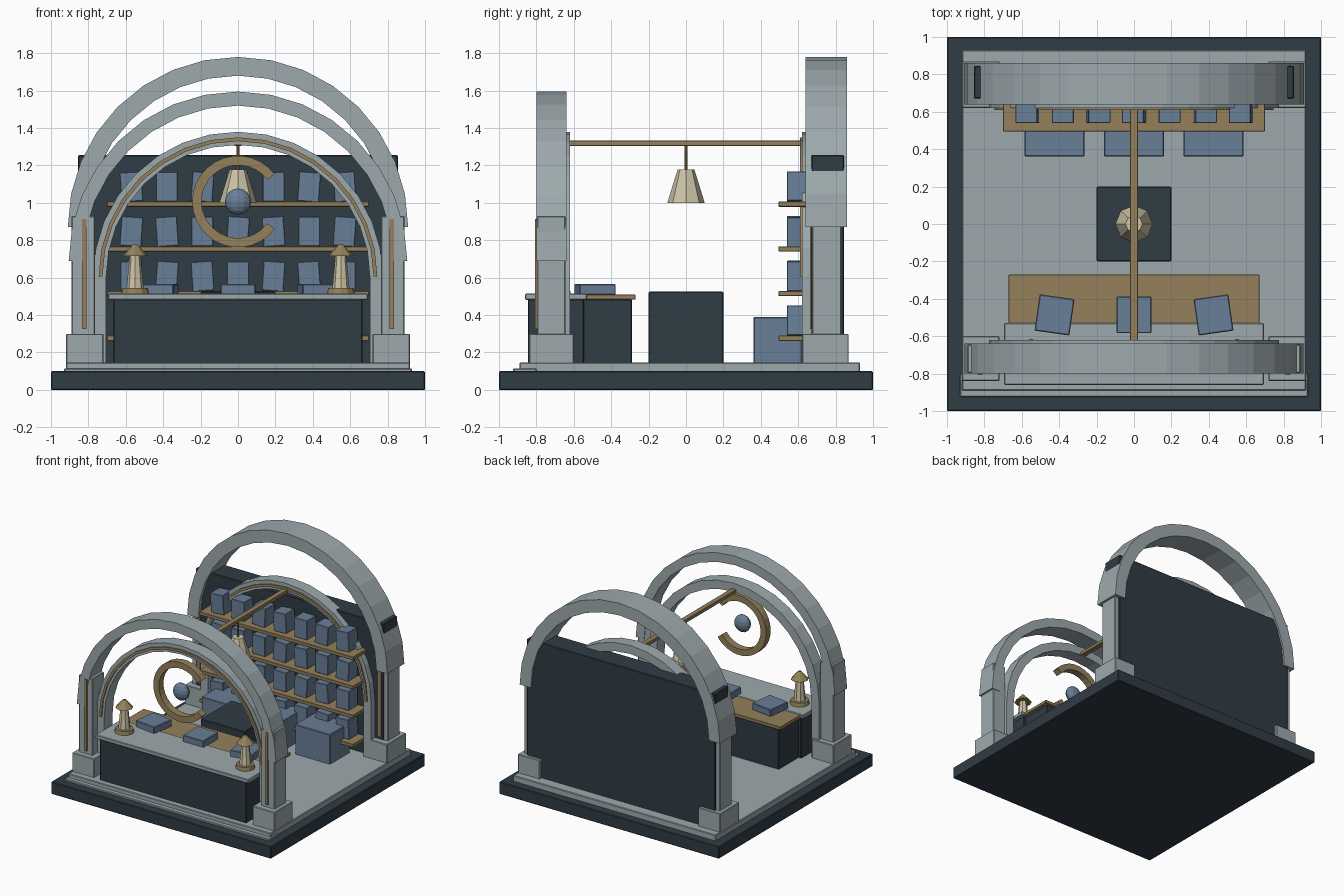
import bpy, bmesh, math
from math import radians, sin, cos, pi

if "Cube" in bpy.data.objects:
    bpy.data.objects.remove(bpy.data.objects["Cube"])


def mat(name, rgb):
    m = bpy.data.materials.new(name)
    m.diffuse_color = (*rgb, 1)
    m.use_nodes = True
    m.node_tree.nodes["Principled BSDF"].inputs["Base Color"].default_value = m.diffuse_color
    return m


STONE = mat("pale_stone", (.34, .40, .42))
DARK = mat("dark_slate", (.03, .045, .058))
GOLD = mat("brass", (.30, .22, .105))
BLUE = mat("blue_box", (.14, .21, .31))
CREAM = mat("cream_glass", (.62, .56, .39))


def finish(name, bm, m):
    bmesh.ops.recalc_face_normals(bm, faces=bm.faces)
    me = bpy.data.meshes.new(name)
    bm.to_mesh(me)
    bm.free()
    me.materials.append(m)
    ob = bpy.data.objects.new(name, me)
    bpy.context.collection.objects.link(ob)
    return ob


def box(name, x, y, z, m, rot=(0, 0, 0), bevel=.005):
    """Box from (min, max) ranges, rotated about its own centre."""
    bm = bmesh.new()
    bmesh.ops.create_cube(bm, size=1)
    bmesh.ops.scale(bm, vec=(x[1] - x[0], y[1] - y[0], z[1] - z[0]), verts=bm.verts)
    if bevel:
        bmesh.ops.bevel(bm, geom=bm.edges[:], offset=bevel, segments=1, affect='EDGES')
    ob = finish(name, bm, m)
    ob.location = (sum(x) / 2, sum(y) / 2, sum(z) / 2)
    ob.rotation_euler = rot
    return ob


def pair(name, x, y, z, m, bevel=.005):
    """Box on the right and its mirror on the left."""
    box(name + "_right", x, y, z, m, bevel=bevel)
    box(name + "_left", (-x[1], -x[0]), y, z, m, bevel=bevel)


def arc(name, cz, r_in, r_out, y, m, a0=0, a1=180, n=16):
    """Flat band bent around a y axis at height cz."""
    bm = bmesh.new()
    rings = []
    for i in range(n + 1):
        a = radians(a0 + (a1 - a0) * i / n)
        rings.append([bm.verts.new((r * cos(a), yy, cz + r * sin(a)))
                      for r, yy in ((r_in, y[0]), (r_out, y[0]), (r_out, y[1]), (r_in, y[1]))])
    for p, q in zip(rings, rings[1:]):
        for k in range(4):
            bm.faces.new((p[k], p[(k + 1) % 4], q[(k + 1) % 4], q[k]))
    bm.faces.new(rings[0])
    bm.faces.new(rings[-1])
    return finish(name, bm, m)


def cone(name, x, y, z0, z1, r0, r1, m, n=8):
    bm = bmesh.new()
    bmesh.ops.create_cone(bm, cap_ends=True, segments=n, radius1=r0, radius2=r1, depth=z1 - z0)
    ob = finish(name, bm, m)
    ob.location = (x, y, (z0 + z1) / 2)
    return ob


# Base slab, front step and floor
box("base_slab", (-1, 1), (-1, 1), (0, .1), DARK)
box("front_step", (-.93, .93), (-.925, -.80), (.09, .115), STONE)
box("floor", (-.92, .92), (-.89, .93), (.09, .147), STONE)

# Front and back portals: plinths, pillars, big arch, inner arch, brass trim
portals = {
    "front": dict(plinth=(-.84, -.60), pillar=(-.795, -.645), arch=(-.80, -.64),
                  inner=(-.73, -.62), cz=.69, r=(.83, .905)),
    "back": dict(plinth=(.62, .87), pillar=(.675, .83), arch=(.64, .86),
                 inner=(.62, .72), cz=.87, r=(.81, .91)),
}
for side, p in portals.items():
    pair(side + "_plinth", (.72, .92), p["plinth"], (.14, .30), STONE)
    pair(side + "_pillar", (.765, .89), p["pillar"], (.29, .93), STONE)
    y = p["pillar"][0]
    pair(side + "_pillar_strip", (.81, .835), (y - .012, y + .01), (.325, .915), GOLD, bevel=0)
    arc(side + "_arch", p["cz"], *p["r"], p["arch"], STONE)
    arc(side + "_inner_arch", .605, .705, .775, p["inner"], STONE)
    pair(side + "_inner_pillar", (.705, .775), p["inner"], (.14, .605), STONE, bevel=0)
    y = p["inner"][0]
    arc(side + "_arch_trim", .605, .725, .745, (y - .01, y + .01), GOLD)

# Back wall
box("back_wall", (-.855, .855), (.67, .845), (.14, 1.255), DARK)

# Shelves with rows of slightly tilted boxes
for j in range(4):
    top = .29 + .239 * j
    box(f"shelf_{j}", (-.70, .70), (.495, .68), (top - .028, top), GOLD, bevel=.003)
    for i in range(7):
        x = (i - 3) * .19
        tilt = radians(4 * ((i + j) % 3 - 1))
        box(f"shelf_box_{j}_{i}", (x - .058, x + .058), (.54, .66),
            (top, top + .158), BLUE, rot=(0, tilt, 0), bevel=.003)

# Crates on the floor below the shelves
for i in (-1, 0, 1):
    x = .425 * i
    box(f"floor_crate_{i + 1}", (x - .16, x + .16), (.36, .62), (.14, .39), BLUE)

# Centre pedestal
box("pedestal", (-.2, .2), (-.2, .2), (.14, .525), DARK)

# Ceiling beam with pendant lamp
box("beam", (-.022, .022), (-.63, .63), (1.305, 1.333), GOLD, bevel=.003)
cone("pendant_rod", 0, 0, 1.17, 1.31, .009, .009, GOLD)
cone("pendant_shade", 0, 0, 1.0, 1.178, .1, .045, CREAM)

# Counter: front and rear bodies, tops and display trays
box("counter_front", (-.665, .665), (-.845, -.545), (.14, .485), DARK)
box("counter_rear", (-.64, .64), (-.56, -.29), (.14, .485), DARK)
box("counter_top", (-.695, .695), (-.86, -.53), (.482, .515), STONE)
box("counter_rear_top", (-.67, .67), (-.54, -.27), (.483, .51), GOLD, bevel=.003)
for i in (-1, 0, 1):
    x = .425 * i
    box(f"counter_tray_{i + 1}", (x - .094, x + .094), (-.584, -.388), (.508, .567),
        BLUE, rot=(0, 0, radians(8 * i)))

# Counter lamps
for s, tag in ((-1, "left"), (1, "right")):
    x, y = s * .55, -.69
    cone(f"lamp_base_{tag}", x, y, .51, .545, .075, .068, GOLD, n=12)
    cone(f"lamp_body_{tag}", x, y, .54, .735, .046, .028, CREAM)
    cone(f"lamp_cap_{tag}", x, y, .715, .778, .068, .012, GOLD)

# Open ring emblem hung in the front arch, with a blue bead
arc("open_ring", 1.007, .195, .245, (-.75, -.69), GOLD, a0=37, a1=323, n=24)
bm = bmesh.new()
bmesh.ops.create_uvsphere(bm, u_segments=12, v_segments=8, radius=.07)
bead = finish("ring_bead", bm, BLUE)
bead.location = (0, -.735, 1.007)
bead.scale = (1, .65, 1)
